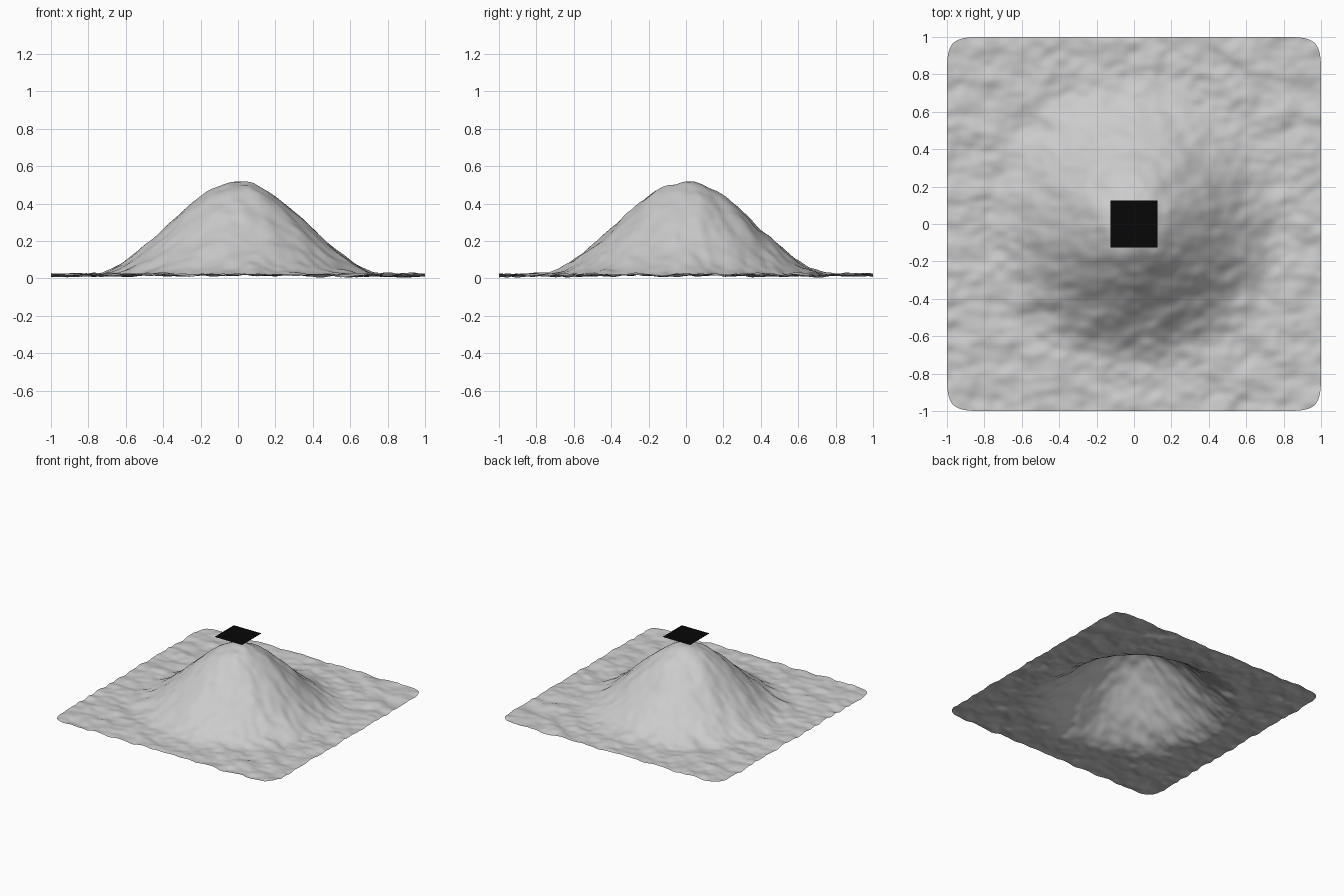
import bpy
from math import hypot
from mathutils import Vector, noise

if "Cube" in bpy.data.objects:
    bpy.data.objects.remove(bpy.data.objects["Cube"])

# Terrain sheet: a coarse grid, subdivided so its corners round off
bpy.ops.mesh.primitive_grid_add(x_subdivisions=10, y_subdivisions=10, size=2)
terrain = bpy.context.object
terrain.name = "mountain_terrain"
sub = terrain.modifiers.new("subdivide", 'SUBSURF')
sub.levels = sub.render_levels = 4
bpy.ops.object.modifier_apply(modifier=sub.name)

# Central mountain with a smooth falloff, plus small rocky ripples
RADIUS, HEIGHT, GROUND = 0.8, 0.5, 0.028


def ripple(x, y):
    broad = noise.noise(Vector((x * 6, y * 9, 3.1)))
    fine = noise.noise(Vector((x * 14, y * 18, 7.7)))
    return 0.016 * broad + 0.008 * fine


for v in terrain.data.vertices:
    x, y = v.co.x, v.co.y
    t = max(0.0, 1 - hypot(x, y) / RADIUS)
    v.co.z = GROUND + HEIGHT * t * t * (3 - 2 * t) + ripple(x, y)

# Rest the lowest point on the ground
low = min(v.co.z for v in terrain.data.vertices)
for v in terrain.data.vertices:
    v.co.z -= low - 0.004
bpy.ops.object.shade_smooth()

# Thin black square floating just over the summit
bpy.ops.mesh.primitive_plane_add(size=0.25, location=(0, 0, 0.594))
plate = bpy.context.object
plate.name = "summit_plate"
black = bpy.data.materials.new("black")
black.diffuse_color = (0.002, 0.002, 0.002, 1)
black.use_nodes = True
black.node_tree.nodes["Principled BSDF"].inputs["Base Color"].default_value = black.diffuse_color
plate.data.materials.append(black)
